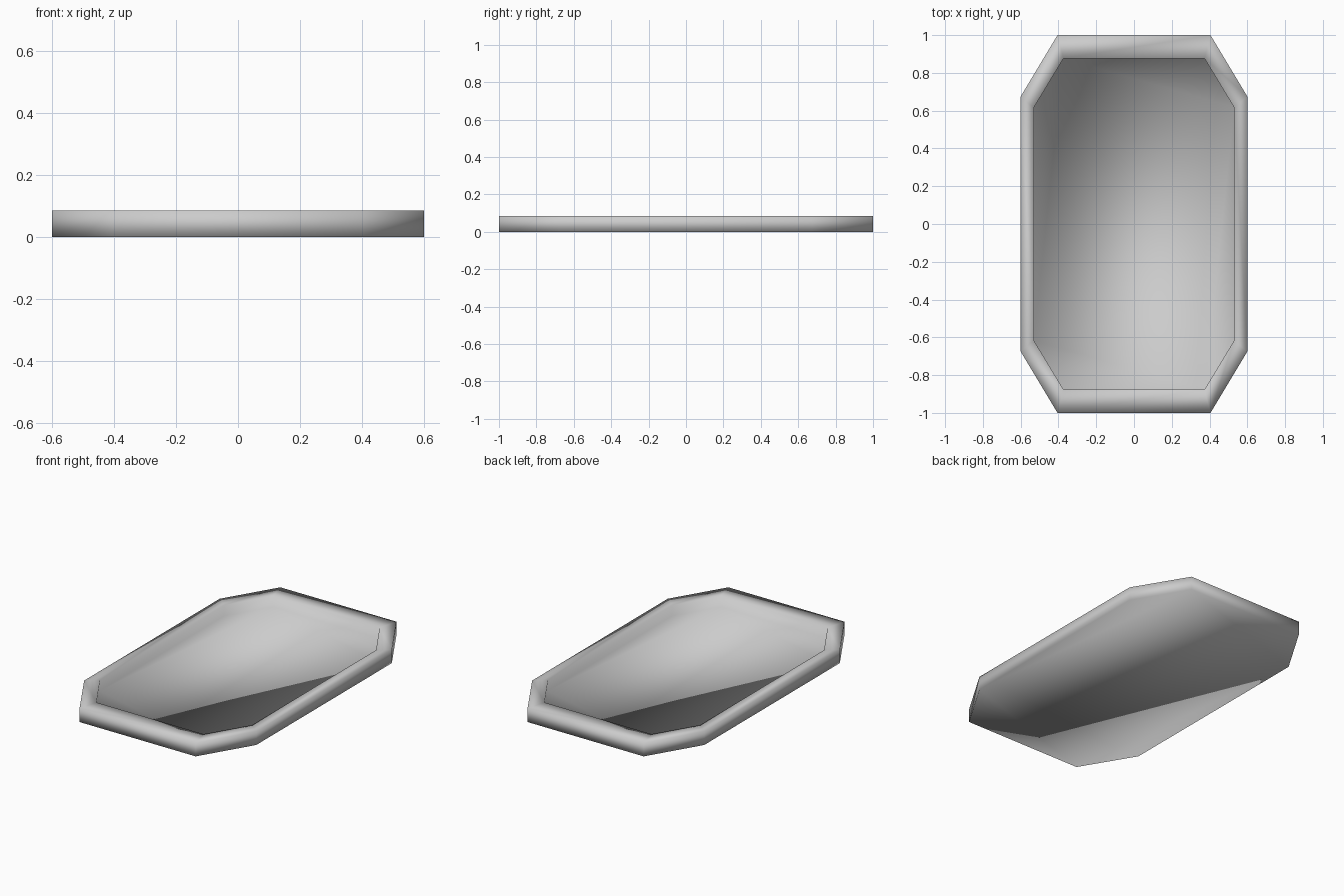
import bpy
import bmesh

cube = bpy.data.objects.get("Cube")
if cube:
    bpy.data.objects.remove(cube, do_unlink=True)

HEIGHT = 0.085
FLOOR = 0.017

# Plain grey material
grey = bpy.data.materials.new("light grey")
grey.use_nodes = True
color = (0.6, 0.6, 0.6, 1)
grey.diffuse_color = color
grey.node_tree.nodes["Principled BSDF"].inputs["Base Color"].default_value = color


def octagon(bm, hx, hy, cx, cy, z):
    """Ring of a rectangle with cut corners, counter-clockwise from above."""
    pts = [(hx, -cy), (hx, cy), (cx, hy), (-cx, hy),
           (-hx, cy), (-hx, -cy), (-cx, -hy), (cx, -hy)]
    return [bm.verts.new((x, y, z)) for x, y in pts]


# Shallow tray: outer wall, flat rim, inner wall and floor share their vertices
bm = bmesh.new()
outer = (0.6, 1.0, 0.405, 0.675)
inner = (0.53, 0.877, 0.373, 0.617)
rings = [octagon(bm, *outer, 0), octagon(bm, *outer, HEIGHT),
         octagon(bm, *inner, HEIGHT), octagon(bm, *inner, FLOOR)]
for low, high in zip(rings, rings[1:]):
    for i in range(8):
        j = (i + 1) % 8
        bm.faces.new((low[i], low[j], high[j], high[i]))
bm.faces.new(rings[0][::-1])
bm.faces.new(rings[-1])

# Soft shading across every edge
for face in bm.faces:
    face.smooth = True

mesh = bpy.data.meshes.new("tray")
bm.to_mesh(mesh)
bm.free()
mesh.materials.append(grey)
tray = bpy.data.objects.new("tray", mesh)
bpy.context.collection.objects.link(tray)
